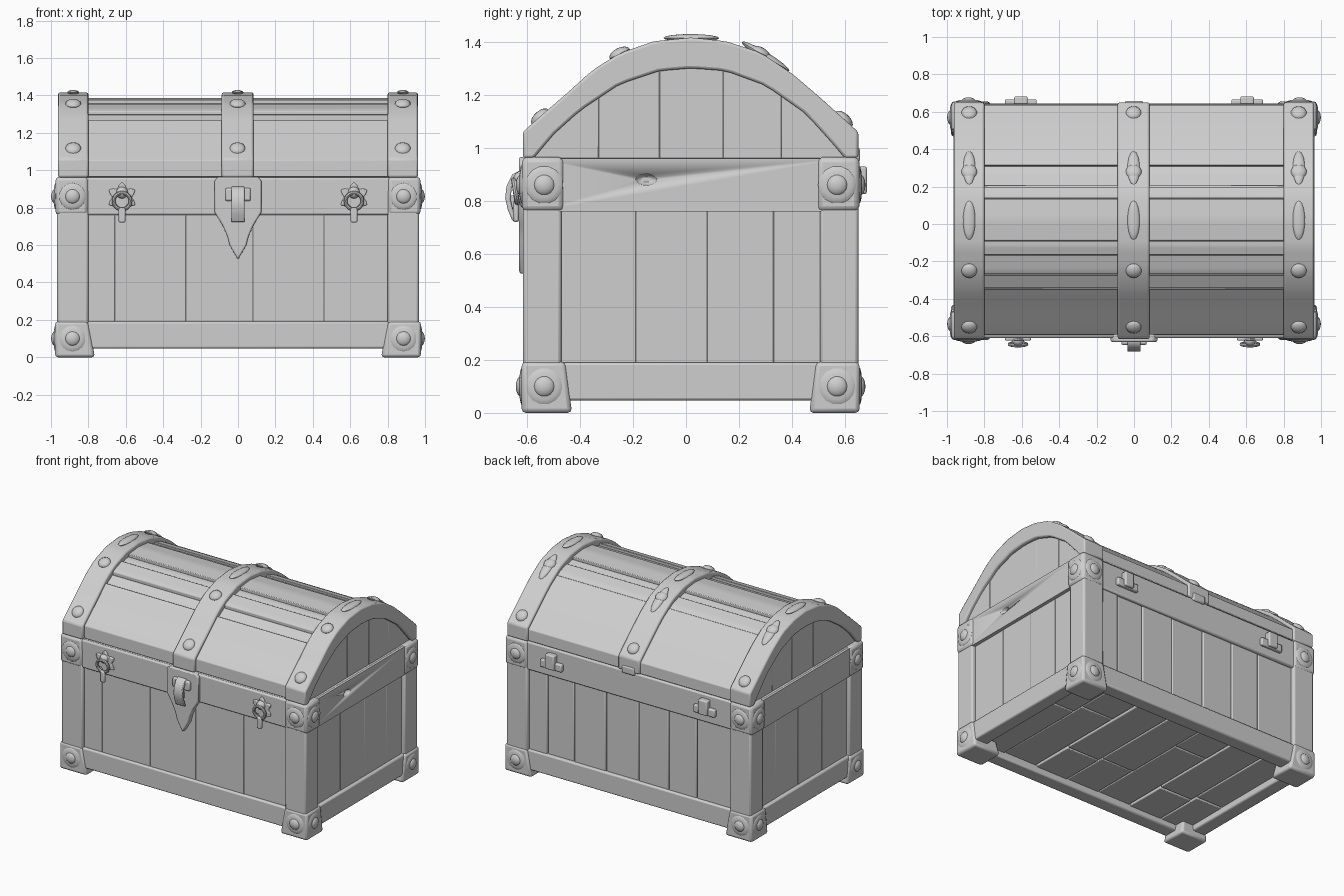
import bpy, bmesh, math, random
from mathutils import Vector

if "Cube" in bpy.data.objects:
    bpy.data.objects.remove(bpy.data.objects["Cube"])

random.seed(4)
grey = bpy.data.materials.new("plain_grey")
grey.diffuse_color = (0.62, 0.62, 0.62, 1)
grey.use_nodes = True
grey.node_tree.nodes["Principled BSDF"].inputs["Base Color"].default_value = grey.diffuse_color
YF, YB = -0.615, 0.65          # front and back faces of the chest


def finish(name, bm, bevel=0.0):
    bmesh.ops.recalc_face_normals(bm, faces=bm.faces)
    me = bpy.data.meshes.new(name)
    bm.to_mesh(me)
    bm.free()
    me.materials.append(grey)
    ob = bpy.data.objects.new(name, me)
    bpy.context.collection.objects.link(ob)
    for p in me.polygons:
        p.use_smooth = bevel > 0 or len(me.polygons) > 30
    me.set_sharp_from_angle(angle=math.radians(40))
    if bevel:
        m = ob.modifiers.new("soft_edges", 'BEVEL')
        m.width, m.segments, m.limit_method = bevel, 2, 'ANGLE'
        m.angle_limit = math.radians(40)
    return ob


def prism(name, pts, axis, a, b, bevel=0.006):
    """Extrude a 2D outline along x (pts = y,z) or y (pts = x,z)."""
    bm = bmesh.new()
    put = (lambda p, t: (t, p[0], p[1])) if axis == 'x' else (lambda p, t: (p[0], t, p[1]))
    face = bm.faces.new([bm.verts.new(put(p, a)) for p in pts])
    ext = bmesh.ops.extrude_face_region(bm, geom=[face])
    shift = Vector(put((0, 0), b - a))
    bmesh.ops.translate(bm, vec=shift, verts=[v for v in ext['geom'] if isinstance(v, bmesh.types.BMVert)])
    return finish(name, bm, bevel)


def box(name, x0, x1, y0, y1, z0, z1, bevel=0.006):
    return prism(name, [(y0, z0), (y1, z0), (y1, z1), (y0, z1)], 'x', x0, x1, bevel)


def rivet(name, loc, normal, r, h, stretch=1.0):
    """Domed stud; stretch lengthens it along y."""
    bm = bmesh.new()
    bmesh.ops.create_uvsphere(bm, u_segments=14, v_segments=8, radius=1)
    bmesh.ops.scale(bm, vec=(r, r * stretch, h), verts=bm.verts)
    q = Vector((0, 0, 1)).rotation_difference(Vector(normal))
    bmesh.ops.rotate(bm, matrix=q.to_matrix(), verts=bm.verts)
    bmesh.ops.translate(bm, vec=loc, verts=bm.verts)
    return finish(name, bm)


def ring(name, loc, R, r, tilt):
    """Ring hanging in the xz plane, tilted about x."""
    bm = bmesh.new()
    n, m = 20, 8
    vs = []
    for i in range(n):
        a = 2 * math.pi * i / n
        for j in range(m):
            b = 2 * math.pi * j / m
            d = R + r * math.cos(b)
            x, y, z = d * math.cos(a), r * math.sin(b), d * math.sin(a)
            vs.append(bm.verts.new((loc[0] + x, loc[1] + y * math.cos(tilt) - z * math.sin(tilt),
                                    loc[2] + z * math.cos(tilt) + y * math.sin(tilt))))
    for i in range(n):
        for j in range(m):
            k, l = (i + 1) % n, (j + 1) % m
            bm.faces.new([vs[i * m + j], vs[k * m + j], vs[k * m + l], vs[i * m + l]])
    return finish(name, bm)


# ---- lid curves (y, z)
outer = [(-0.615, 1.06), (-0.56, 1.11), (-0.45, 1.205), (-0.35, 1.295), (-0.25, 1.357), (-0.12, 1.402),
         (0.02, 1.416), (0.15, 1.402), (0.28, 1.36), (0.4, 1.28), (0.5, 1.195), (0.6, 1.105), (0.65, 1.06)]
inner = [(-0.575, 0.96), (-0.5, 1.05), (-0.4, 1.14), (-0.25, 1.24), (-0.1, 1.29), (0.02, 1.3),
         (0.15, 1.29), (0.3, 1.235), (0.45, 1.13), (0.55, 1.02), (0.6, 0.96)]


def height(curve, y):
    for (y0, z0), (y1, z1) in zip(curve, curve[1:]):
        if y <= y1:
            return z0 + (z1 - z0) * (y - y0) / (y1 - y0)
    return curve[-1][1]


def strip(curve, y0, y1, off, n=8):
    ys = [y0 + (y1 - y0) * i / n for i in range(n + 1)]
    return [(y, height(curve, y) - off) for y in ys]


# ---- body: core, floor boards and wall boards
box("body_core", -0.92, 0.92, -0.57, 0.605, 0.115, 0.955, 0)
for i in range(7):
    x = -0.92 + i * 1.84 / 7
    split = -0.3 + 0.6 * random.random()
    for a, b in ((-0.575, split), (split, 0.61)):
        box("floor_board", x + 0.004, x + 1.84 / 7 - 0.004, a + 0.004, b - 0.004,
            0.088 + 0.01 * random.random(), 0.13)

front_cuts = [-0.82, -0.66, -0.28, 0.08, 0.46, 0.82]
back_cuts = [-0.82, -0.52, -0.3, -0.06, 0.2, 0.45, 0.66, 0.82]
for a, b in zip(front_cuts, front_cuts[1:]):
    box("front_board", a, b, -0.588 - 0.004 * random.random(), -0.55, 0.1, 0.9, 0.002)
for a, b in zip(back_cuts, back_cuts[1:]):
    box("back_board", a + 0.002, b - 0.002, 0.58, 0.617 + 0.01 * random.random(), 0.1, 0.9, 0.007)
side_cuts = [-0.5, -0.19, 0.08, 0.33, 0.53]
for s in (-1, 1):
    for a, b in zip(side_cuts, side_cuts[1:]):
        x0, x1 = sorted((s * (0.939 + 0.003 * random.random()), s * 0.9))
        box("side_board", x0, x1, a, b, 0.1, 0.9, 0.002)

# ---- horizontal rails
for label, z0, z1, d in (("lower", 0.047, 0.19, 0.1), ("upper", 0.76, 0.96, 0.06)):
    box(label + "_front_rail", -0.9, 0.9, -0.61, -0.61 + d, z0, z1, 0.01)
    box(label + "_back_rail", -0.9, 0.9, 0.643 - d, 0.643, z0, z1, 0.01)
    for s in (-1, 1):
        x0, x1 = sorted((s * (0.966 - d), s * 0.966))
        knot_rail = box(label + "_side_rail", x0, x1, -0.56, 0.6, z0, z1, 0 if label == "upper" else 0.01)
box("body_rim", -0.95, 0.95, -0.595, 0.63, 0.9, 0.962)

# knot hole in the right upper rail
knot = rivet("knot_cutter", (0.968, -0.15, 0.88), (1, 0, 0), 0.022, 0.03, 1.9)
knot.hide_render = True
knot.hide_set(True)
cut = knot_rail.modifiers.new("knot_hole", 'BOOLEAN')
cut.object, cut.solver = knot, 'EXACT'

# ---- corners: posts, feet, caps and studs
for sx in (-1, 1):
    for y_out, sy in ((YF, -1), (YB, 1)):
        x0, x1 = sorted((sx * 0.8, sx * 0.967))
        y0, y1 = sorted((y_out, y_out - sy * 0.145))
        box("corner_post", x0, x1, y0, y1, 0.1, 0.9, 0.012)
        x0, x1 = sorted((sx * 0.8, sx * 0.976))
        y0, y1 = sorted((y_out + sy * 0.004, y_out - sy * 0.155))
        box("corner_cap", x0, x1, y0, y1, 0.76, 0.965, 0.02)
        # flared foot
        bm = bmesh.new()
        rows = []
        for z, fx, fy in ((0, 0.765, 0.185), (0.192, 0.802, 0.16)):
            yi, yo = y_out - sy * fy, y_out + sy * 0.005
            rows.append([bm.verts.new(p) for p in ((sx * fx, yi, z), (sx * 0.978, yi, z),
                                                   (sx * 0.978, yo, z), (sx * fx, yo, z))])
        bm.faces.new(rows[0])
        bm.faces.new(rows[1])
        for i in range(4):
            j = (i + 1) % 4
            bm.faces.new([rows[0][i], rows[0][j], rows[1][j], rows[1][i]])
        finish("foot", bm, 0.016)
        for z in (0.1, 0.86):
            # broad low swelling with a domed stud in the middle
            for r, h in ((0.072, 0.012), (0.042, 0.024)):
                rivet("corner_stud", (sx * 0.885, y_out + sy * 0.003, z), (0, sy, 0), r, h)
                rivet("corner_stud", (sx * 0.975, y_out - sy * 0.08, z), (sx, 0, 0), r, h)

# ---- lid: core, stepped boards, end boards
core = [(-0.58, 0.955)] + strip(outer, -0.58, 0.615, 0.06, 24) + [(0.615, 0.955)]
prism("lid_core", core, 'x', -0.915, 0.915, 0)
lid_cuts = [-0.592, -0.345, -0.27, -0.165, -0.09, 0.135, 0.2, 0.31, 0.638]
offsets = [0.03, 0.045, 0.03, 0.047, 0.03, 0.046, 0.034, 0.028]
for i, (a, b) in enumerate(zip(lid_cuts, lid_cuts[1:])):
    top = strip(outer, a + 0.002, b - 0.002, offsets[i])
    low = [(y, z - 0.06) for y, z in reversed(top)]
    if i == 0:
        low = [(b, top[-1][1] - 0.1), (-0.5, 0.965), (a, 0.965)]
    if i == len(offsets) - 1:
        low = [(b, 0.965), (0.54, 0.965), (a, top[0][1] - 0.1)]
    prism("lid_board", top + low, 'x', -0.86, 0.86, 0.004)
end_cuts = [-0.57, -0.33, -0.1, 0.14, 0.36, 0.595]
for s in (-1, 1):
    for a, b in zip(end_cuts, end_cuts[1:]):
        top = strip(inner, a, b, -0.02)
        x0, x1 = sorted((s * 0.9, s * (0.934 + 0.004 * random.random())))
        prism("lid_end_board", [(a, 0.95)] + top + [(b, 0.95)], 'x', x0, x1, 0.002)

# ---- lid straps with studs
closed = [(YF, 0.962)] + strip(outer, YF, YB, 0, 36) + [(YB, 0.962)]
arch = closed + strip(inner, -0.575, 0.6, 0, 30)[::-1]
studs = ((-0.55, 0.042, 0.022, 1), (-0.25, 0.042, 0.022, 1), (0.02, 0.033, 0.015, 3.2),
         (0.3, 0.033, 0.016, 3.2), (0.28, 0.042, 0.022, 1), (0.595, 0.042, 0.022, 1))
for x0, x1 in ((-0.962, -0.8), (-0.087, 0.083), (0.8, 0.962)):
    prism("lid_strap", arch, 'x', x0, x1, 0.01)
    for y, r, h, st in studs:
        slope = (height(outer, y + 0.03) - height(outer, y - 0.03)) / 0.06
        n = Vector((0, -slope, 1)).normalized()
        rivet("strap_stud", ((x0 + x1) / 2, y, height(outer, y) - 0.002), n, r, h, st)

# ---- latch: pointed plate, crossbar and bowed hasp
half = [(0.105, 0.965), (0.125, 0.945), (0.125, 0.775), (0.085, 0.71), (0.058, 0.65), (0.045, 0.6)]
plate = half + [(0, 0.522)] + [(-x, z) for x, z in reversed(half)]
prism("latch_plate", plate, 'y', -0.63, -0.585, 0.008)
box("latch_bar", -0.068, 0.068, -0.647, -0.61, 0.835, 0.905, 0.01)
bow = [(-0.625, 0.915), (-0.655, 0.9), (-0.677, 0.855), (-0.682, 0.81), (-0.672, 0.765), (-0.655, 0.725)]
prism("latch_hasp", bow + [(y + 0.02, z - 0.004) for y, z in reversed(bow)], 'x', -0.035, 0.035, 0.005)
box("latch_staple", -0.02, 0.02, -0.67, -0.61, 0.77, 0.82, 0.006)

# ---- ring pulls on the front
for x in (-0.62, 0.62):
    n = 24
    star = [(x + (0.066 + 0.016 * math.cos(6 * t)) * math.sin(t), 0.855 + (0.066 + 0.016 * math.cos(6 * t)) * math.cos(t))
            for t in (2 * math.pi * i / n for i in range(n))]
    prism("pull_rosette", star, 'y', -0.624, -0.59, 0.006)
    rivet("pull_knob", (x, -0.622, 0.88), (0, -1, 0), 0.032, 0.03)
    ring("pull_ring", (x, -0.643, 0.835), 0.045, 0.01, 0.15)
    box("pull_tongue", x - 0.018, x + 0.018, -0.652, -0.63, 0.72, 0.8, 0.008)

# ---- hinges on the back
for x in (-0.605, 0.605):
    box("hinge_plate", x - 0.085, x + 0.085, 0.62, 0.666, 0.82, 0.875, 0.008)
    box("hinge_tab", x - 0.036, x + 0.036, 0.62, 0.682, 0.825, 0.93, 0.008)
box("back_strap_end", -0.05, 0.05, 0.62, 0.657, 0.945, 1.0, 0.01)
